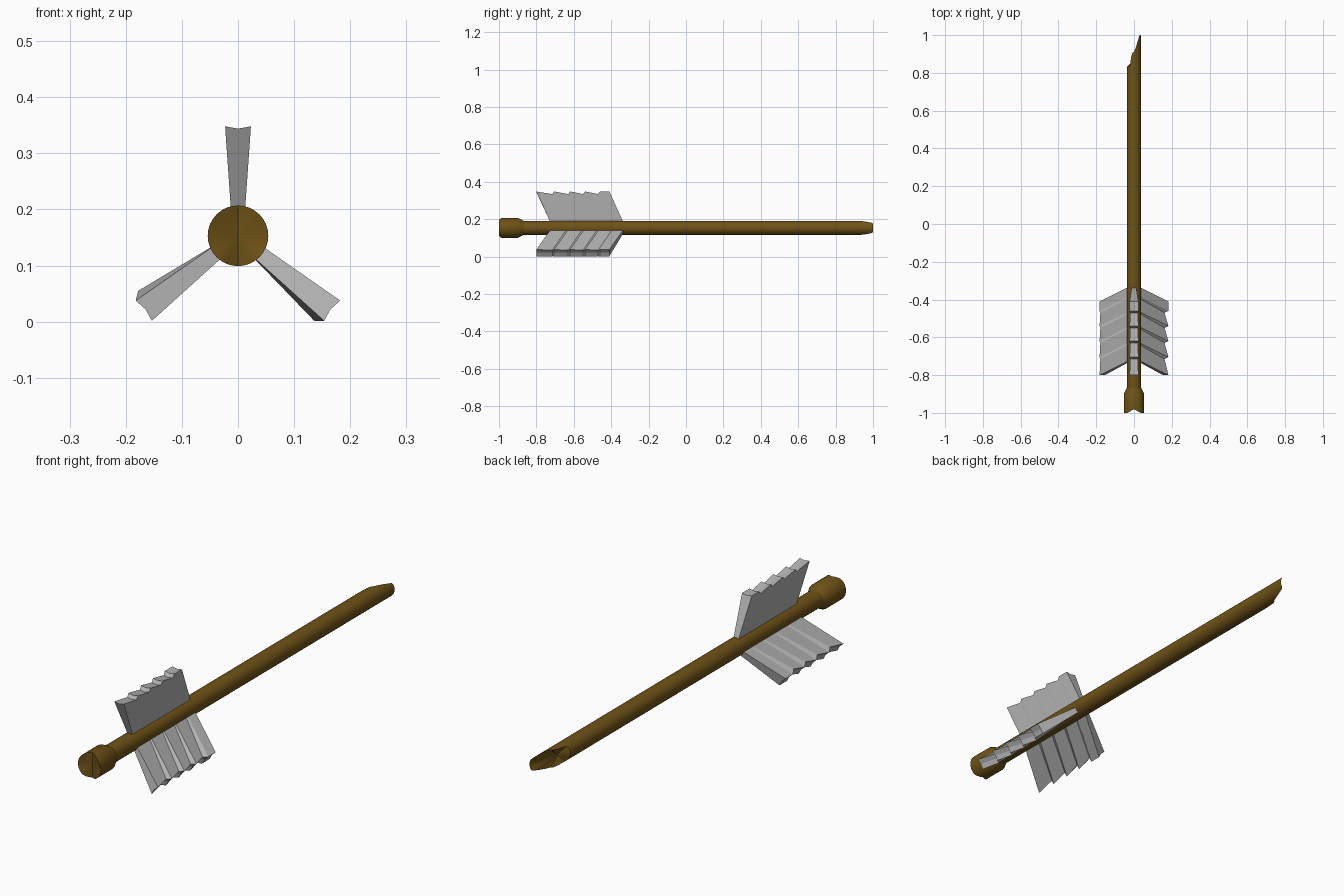
import bpy, bmesh, math

if "Cube" in bpy.data.objects:
    bpy.data.objects.remove(bpy.data.objects["Cube"])

CZ = 0.153          # height of the shaft axis
SIDES = 32

wood = bpy.data.materials.new("wood")
wood.diffuse_color = (0.16, 0.085, 0.008, 1)
wood.use_nodes = True
wood.node_tree.nodes["Principled BSDF"].inputs["Base Color"].default_value = wood.diffuse_color
grey = bpy.data.materials.new("feather_grey")
grey.diffuse_color = (0.45, 0.45, 0.45, 1)
grey.use_nodes = True
grey.node_tree.nodes["Principled BSDF"].inputs["Base Color"].default_value = grey.diffuse_color


def loft(name, rings, mat, cap_start=None, cap_end=None, smooth=False):
    """Skin a list of point rings; caps are a centre point (fan) or None (flat)."""
    bm = bmesh.new()
    vr = [[bm.verts.new(p) for p in r] for r in rings]
    n = len(rings[0])
    for a, b in zip(vr, vr[1:]):
        for i in range(n):
            j = (i + 1) % n
            bm.faces.new((a[i], a[j], b[j], b[i]))
    for ring, centre in ((vr[0], cap_start), (vr[-1], cap_end)):
        if centre is None:
            bm.faces.new(ring)
        else:
            c = bm.verts.new(centre)
            for i in range(n):
                bm.faces.new((ring[i], ring[(i + 1) % n], c))
    bmesh.ops.recalc_face_normals(bm, faces=bm.faces[:])
    me = bpy.data.meshes.new(name)
    bm.to_mesh(me)
    bm.free()
    me.materials.append(mat)
    ob = bpy.data.objects.new(name, me)
    bpy.context.collection.objects.link(ob)
    if smooth:
        bpy.ops.object.select_all(action='DESELECT')
        ob.select_set(True)
        bpy.context.view_layer.objects.active = ob
        bpy.ops.object.shade_smooth_by_angle(angle=math.radians(30))
    return ob


def ring(r, y):
    """Circle round the shaft axis; y is a number or a function of x."""
    pts = []
    for i in range(SIDES):
        a = 2 * math.pi * i / SIDES
        x = r * math.cos(a)
        pts.append((x, y(x) if callable(y) else y, CZ + r * math.sin(a)))
    return pts


# Shaft with a splintered, slanting broken end
BREAK = [(-0.04, 0.83), (-0.022, 0.835), (-0.012, 0.905), (0.002, 0.912),
         (0.022, 0.975), (0.028, 1.0), (0.04, 1.0)]


def broken(x):
    for (x0, y0), (x1, y1) in zip(BREAK, BREAK[1:]):
        if x <= x1:
            return y0 + (y1 - y0) * (x - x0) / (x1 - x0)
    return 1.0


loft("shaft", [ring(0.038, -0.9), ring(0.038, 0.8), ring(0.038, broken)], wood,
     cap_end=(0, 0.87, CZ), smooth=True)


# Nock with a shallow groove across its end
def groove(x):
    return -1.0 + 0.02 * max(0.0, 1 - abs(x) / 0.034)


loft("nock", [ring(0.054, groove), ring(0.054, -0.9), ring(0.038, -0.868)], wood,
     cap_start=(0, -0.98, CZ), smooth=True)


# Feathers: saw-toothed barbs swept back toward the nock
STARTS = [-0.80, -0.705, -0.62, -0.54, -0.46]


def feather(name, angle, tip, twist):
    a = math.radians(angle)
    ux, uz = math.cos(a), math.sin(a)

    def section(y, drop, shift, half):
        pts = []
        for u, t, dy in ((0.03, -0.0115, 0.075), (tip - drop, shift - half, 0),
                         (tip - drop - 0.004, shift, 0), (tip - drop, shift + half, 0),
                         (0.03, 0.0115, 0.075)):
            pts.append((u * ux - t * uz, y + dy, CZ + u * uz + t * ux))
        return pts

    rings = []
    for i, y in enumerate(STARTS):
        rings.append(section(y, 0, 0, 0.023))
        if i < 4:
            rings.append(section(STARTS[i + 1] - 0.010, 0.014, -twist, 0.021))
    rings.append(section(-0.41, 0, 0, 0.023))
    loft(name, rings, grey)


feather("feather_top", 90, 0.195, 0)
feather("feather_right", -38.5, 0.2145, 0.013)
feather("feather_left", 218.5, 0.2145, 0.013)
